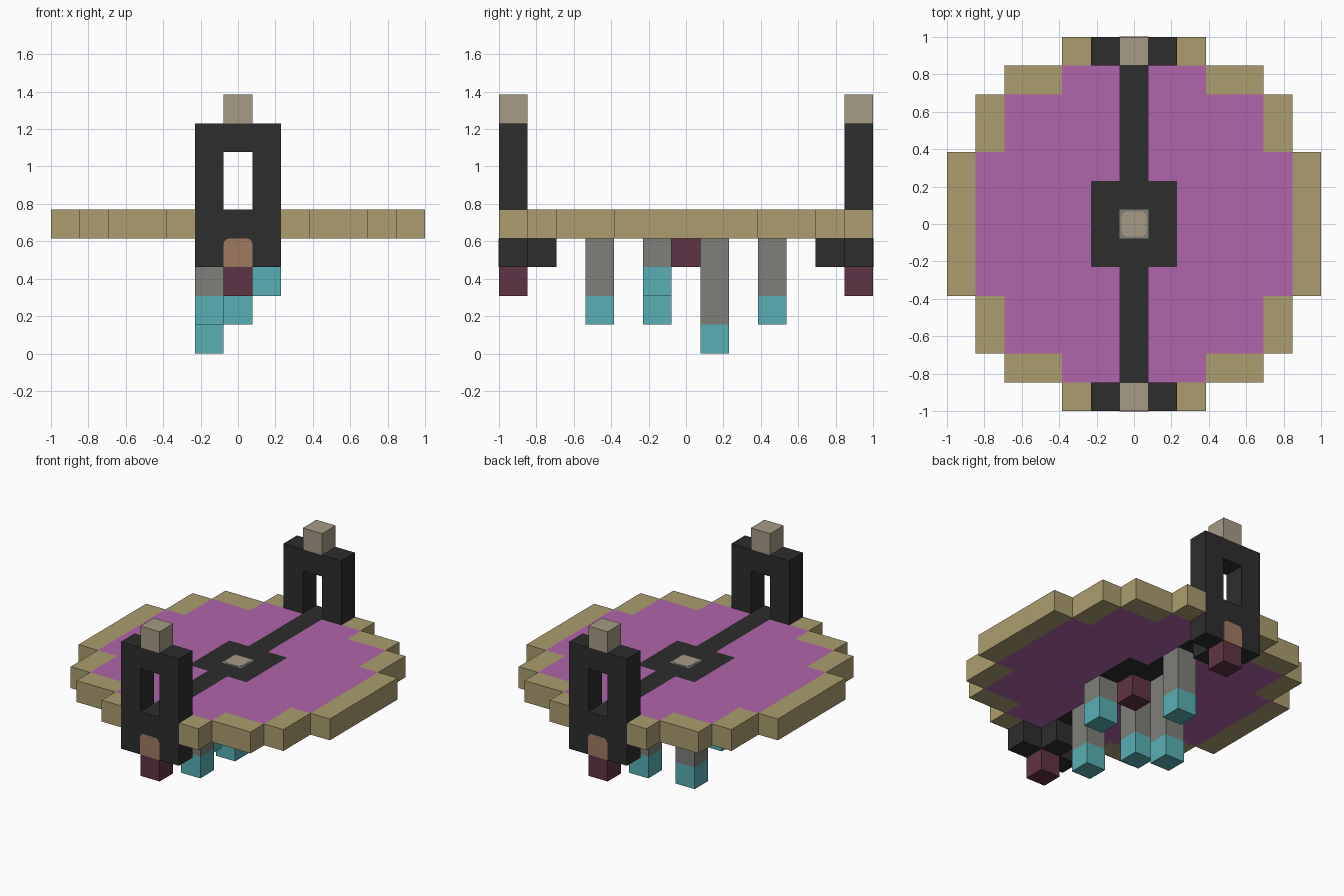
import bpy, bmesh
from mathutils import Vector

if "Cube" in bpy.data.objects:
    bpy.data.objects.remove(bpy.data.objects["Cube"], do_unlink=True)

U = 2 / 13  # edge length of one building block


def material(name, hex_code):
    def linear(c):
        return c / 12.92 if c <= 0.04045 else ((c + 0.055) / 1.055) ** 2.4
    rgb = [linear(int(hex_code[i:i + 2], 16) / 255) for i in (0, 2, 4)]
    mat = bpy.data.materials.new(name)
    mat.use_nodes = True
    mat.diffuse_color = (*rgb, 1)
    mat.node_tree.nodes["Principled BSDF"].inputs["Base Color"].default_value = (*rgb, 1)
    return mat


TAN = material("tan rim", "AB9D6F")
PURPLE = material("purple", "B065AA")
BLACK = material("charcoal", "2D2D2D")
STONE = material("warm stone", "A69A86")
GREY = material("grey", "7E807A")
TEAL = material("teal", "58AFB4")
WINE = material("wine", "5F3443")
COPPER = material("copper", "A07A62")


def add_object(name, bm, mat):
    bmesh.ops.recalc_face_normals(bm, faces=bm.faces)
    mesh = bpy.data.meshes.new(name)
    bm.to_mesh(mesh)
    bm.free()
    mesh.materials.append(mat)
    obj = bpy.data.objects.new(name, mesh)
    bpy.context.collection.objects.link(obj)
    return obj


def box(x, y, z):
    """Set of block cells between inclusive ranges."""
    return {(i, j, k) for i in range(x[0], x[1] + 1)
            for j in range(y[0], y[1] + 1) for k in range(z[0], z[1] + 1)}


def solid(name, cells, mat):
    """Closed shell around a set of cells."""
    bm = bmesh.new()
    for cell in cells:
        centre = Vector((cell[0], cell[1], cell[2] + 0.5))
        for axis in range(3):
            for sign in (-1, 1):
                step = [0, 0, 0]
                step[axis] = sign
                if tuple(c + s for c, s in zip(cell, step)) in cells:
                    continue
                corners = []
                for a, b in ((-1, -1), (1, -1), (1, 1), (-1, 1)):
                    p = [0, 0, 0]
                    p[axis], p[axis - 2], p[axis - 1] = sign, a, b
                    corners.append(bm.verts.new((centre + Vector(p) / 2) * U))
                bm.faces.new(corners)
    bmesh.ops.remove_doubles(bm, verts=bm.verts, dist=0.001)
    bmesh.ops.recalc_face_normals(bm, faces=bm.faces)
    bmesh.ops.dissolve_limit(bm, angle_limit=0.01, verts=bm.verts, edges=bm.edges)
    return add_object(name, bm, mat)


def rounded_plate(name, centre, size, axis, mat, top_only=False):
    """Thin plate with rounded corners, facing along the given axis."""
    bm = bmesh.new()
    bmesh.ops.create_cube(bm, size=1)
    for v in bm.verts:
        v.co = Vector(centre) + Vector(c * s for c, s in zip(v.co, size))
    edges = []
    for e in bm.edges:
        a, b = (v.co for v in e.verts)
        along = abs((a - b)[axis]) > 0.0005 and (a - b).length < 0.02
        if along and (not top_only or a.z > centre[2]):
            edges.append(e)
    bmesh.ops.bevel(bm, geom=edges, offset=0.03, segments=3, profile=0.5, affect='EDGES')
    return add_object(name, bm, mat)


def disc(half_widths):
    """Stepped disc on the deck layer, given half widths from the middle row out."""
    cells = set()
    for row, w in enumerate(half_widths):
        for j in {row, -row}:
            cells |= box((-w, w), (j, j), (4, 4))
    return cells


# Deck: rim, coloured field, dark cross strip and centre block
whole = disc((6, 6, 6, 5, 5, 4, 2))
inner = disc((5, 5, 5, 4, 4, 2))
centre_cell = {(0, 0, 4)}
strip = (box((0, 0), (-5, 5), (4, 4)) | box((-1, 1), (-1, 1), (4, 4))) - centre_cell
handle_feet = box((-1, 1), (-6, -6), (4, 4)) | box((-1, 1), (6, 6), (4, 4))
solid("deck_rim", whole - inner - handle_feet, TAN)
solid("deck_field", inner - strip - centre_cell, PURPLE)
solid("deck_strip", strip, BLACK)
solid("deck_centre", centre_cell, GREY)
rounded_plate("deck_centre_cap", (0, 0, 5 * U), (U - 0.02, U - 0.02, 0.004), 2, STONE)
solid("centre_stud", {(0, 0, 3)}, WINE)

# Upright handles at both ends
for side, s in (("front", -1), ("back", 1)):
    end = (6 * s, 6 * s)
    frame = box((-1, 1), end, (3, 7)) - box((0, 0), end, (5, 6))
    solid(side + "_handle", frame | {(0, 5 * s, 3)}, BLACK)
    solid(side + "_handle_knob", {(0, 6 * s, 8)}, STONE)
    solid(side + "_handle_stud", {(0, 6 * s, 2)}, WINE)
    rounded_plate(side + "_handle_badge", (0, 6.5 * s * U, 3.5 * U),
                  (U, 0.004, U), 1, COPPER, top_only=True)

# Hanging rods with teal tips: column, row, tip layer
for n, (x, y, tip) in enumerate(((0, -3, 1), (1, -1, 2), (-1, -1, 1), (-1, 1, 0), (0, 3, 1)), 1):
    solid(f"hanging_rod_{n}", box((x, x), (y, y), (tip + 1, 3)), GREY)
    solid(f"hanging_rod_tip_{n}", {(x, y, tip)}, TEAL)
